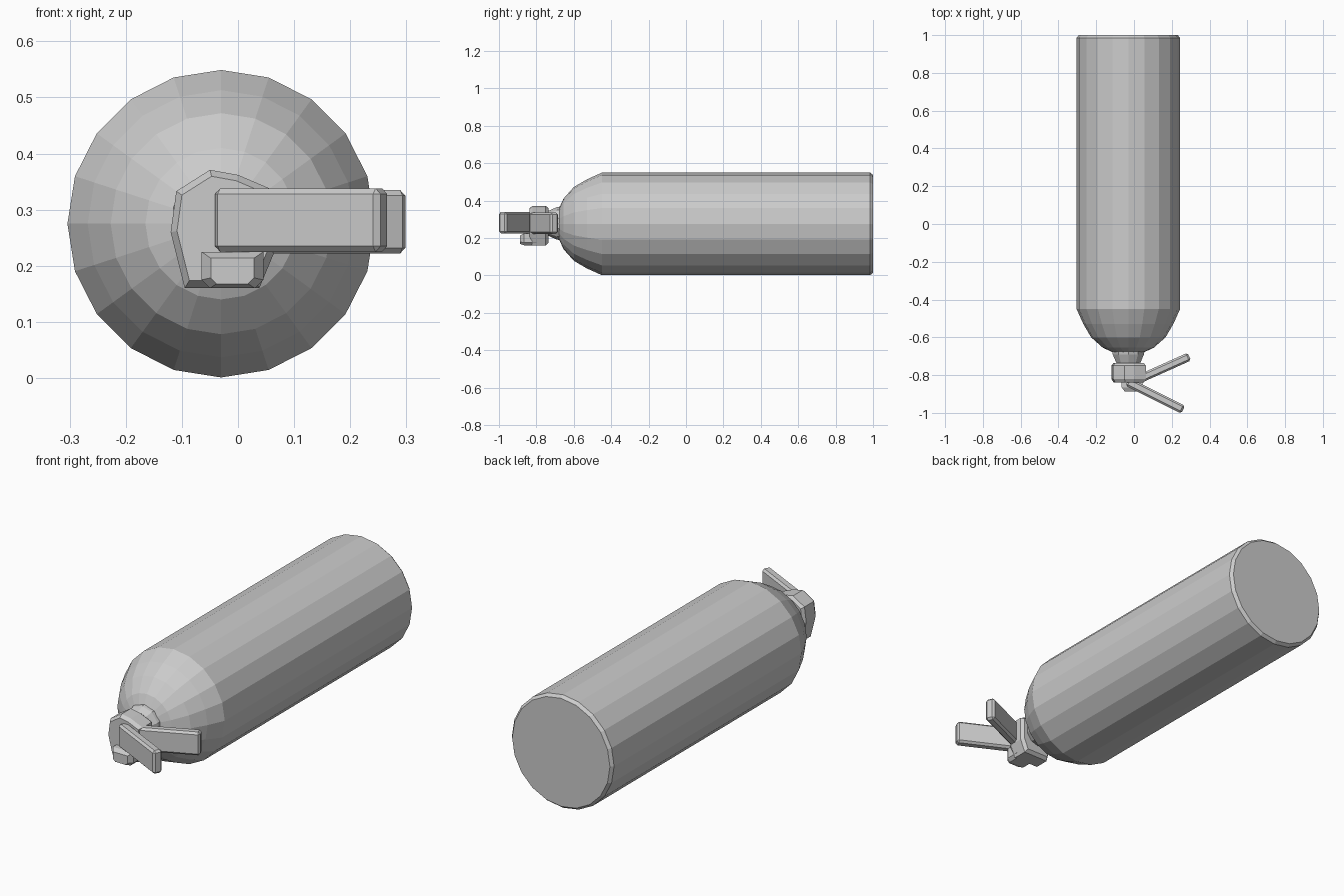
import bpy
import bmesh
from math import sin, cos, pi
from mathutils import Vector, Matrix

if "Cube" in bpy.data.objects:
    bpy.data.objects.remove(bpy.data.objects["Cube"])


def loft(name, rings):
    """Skin a list of equal-length point rings and cap both ends."""
    bm = bmesh.new()
    loops = [[bm.verts.new(p) for p in ring] for ring in rings]
    for a, b in zip(loops, loops[1:]):
        for i in range(len(a)):
            j = (i + 1) % len(a)
            bm.faces.new((a[i], a[j], b[j], b[i]))
    bm.faces.new(loops[0])
    bm.faces.new(loops[-1])
    bmesh.ops.recalc_face_normals(bm, faces=bm.faces)
    mesh = bpy.data.meshes.new(name)
    bm.to_mesh(mesh)
    bm.free()
    obj = bpy.data.objects.new(name, mesh)
    bpy.context.collection.objects.link(obj)
    return obj


def circle(y, r, cx, cz, sides):
    return [(cx + r * sin(2 * pi * i / sides), y, cz + r * cos(2 * pi * i / sides))
            for i in range(sides)]


def outline(points, y, scale):
    """Polygon in the xz plane, scaled about its own middle."""
    cx = sum(p[0] for p in points) / len(points)
    cz = sum(p[1] for p in points) / len(points)
    return [(cx + (x - cx) * scale, y, cz + (z - cz) * scale) for x, z in points]


def lever(name, start, end, thickness, z_low, z_high):
    """Bevelled flat bar between two points in the xy plane."""
    a, b = Vector(start), Vector(end)
    d = b - a
    bm = bmesh.new()
    bmesh.ops.create_cube(bm, size=1)
    bmesh.ops.scale(bm, vec=(d.length, thickness, z_high - z_low), verts=bm.verts)
    bmesh.ops.bevel(bm, geom=bm.edges[:], offset=0.01, segments=1, affect='EDGES')
    mid = (a + b) / 2
    turn = Matrix.Rotation(Vector((1, 0)).angle_signed(d) * -1, 4, 'Z')
    bm.transform(Matrix.Translation((mid.x, mid.y, (z_low + z_high) / 2)) @ turn)
    mesh = bpy.data.meshes.new(name)
    bm.to_mesh(mesh)
    bm.free()
    bpy.context.collection.objects.link(bpy.data.objects.new(name, mesh))


# Tank with domed shoulder
TANK = [(1.0, 0.262), (0.985, 0.274), (-0.45, 0.274), (-0.53, 0.238),
        (-0.60, 0.197), (-0.655, 0.135), (-0.68, 0.08)]
loft("tank", [circle(y, r, -0.03, 0.275, 20) for y, r in TANK])

# Flared neck
NECK = [(-0.67, 0.09), (-0.69, 0.087), (-0.735, 0.067), (-0.76, 0.067)]
loft("neck", [circle(y, r, -0.03, 0.278, 10) for y, r in NECK])

# Valve body
VALVE = [(-0.095, 0.16), (0.038, 0.16), (0.063, 0.22), (0.063, 0.335),
         (0.0, 0.362), (-0.05, 0.371), (-0.11, 0.333), (-0.12, 0.26)]
loft("valve_body", [outline(VALVE, y, s) for y, s in
                    [(-0.735, 0.88), (-0.75, 1), (-0.82, 1), (-0.838, 0.88)]])

# Outlet nozzle
NOZZLE = [(-0.05, 0.16), (0.03, 0.16), (0.045, 0.175), (0.045, 0.225),
          (-0.065, 0.225), (-0.065, 0.175)]
loft("nozzle", [outline(NOZZLE, y, s) for y, s in
                [(-0.80, 1), (-0.865, 1), (-0.887, 0.7)]])

# Squeeze handles
lever("carry_handle", (0.03, -0.82), (0.293, -0.702), 0.045, 0.222, 0.335)
lever("trigger_lever", (-0.035, -0.835), (0.26, -0.983), 0.046, 0.225, 0.338)
